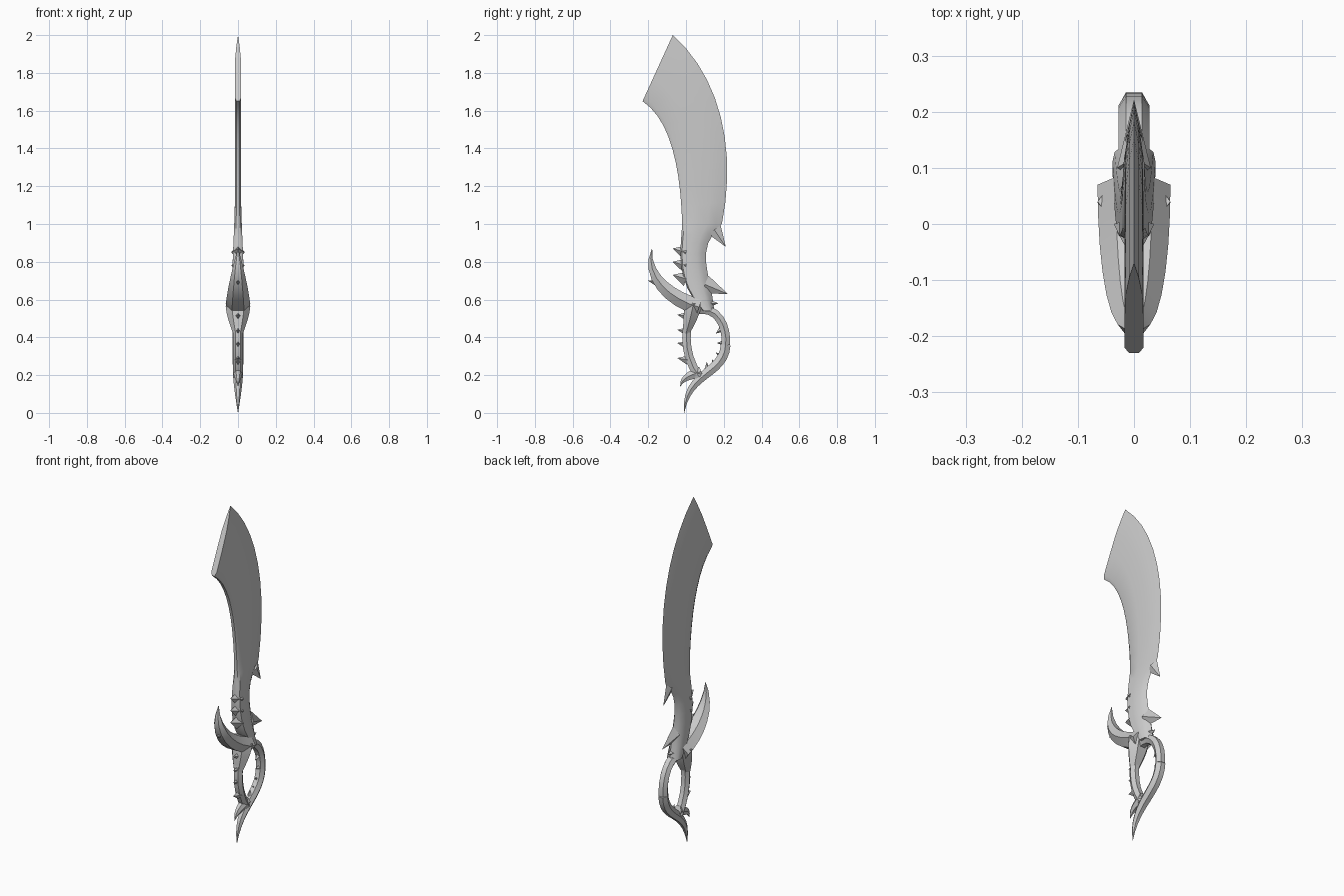
import bpy, bmesh, math
from mathutils import Vector
from mathutils.geometry import interpolate_bezier

if "Cube" in bpy.data.objects:
    bpy.data.objects.remove(bpy.data.objects["Cube"])

steel = bpy.data.materials.new("grey steel")
steel.use_nodes = True
grey = (0.6, 0.6, 0.6, 1)
steel.diffuse_color = grey
steel.node_tree.nodes["Principled BSDF"].inputs["Base Color"].default_value = grey


def curve(controls, count):
    """Sample a Bezier curve drawn in the side plane with (y, z) control points."""
    start, handle_a, handle_b, end = [Vector((0, y, z)) for y, z in controls]
    return interpolate_bezier(start, handle_a, handle_b, end, count)


def loft(name, rings):
    """Skin a list of equal closed rings and cap both ends."""
    bm = bmesh.new()
    loops = [[bm.verts.new(point) for point in ring] for ring in rings]
    sides = len(loops[0])
    for lower, upper in zip(loops, loops[1:]):
        for i in range(sides):
            j = (i + 1) % sides
            bm.faces.new((lower[i], lower[j], upper[j], upper[i]))
    bm.faces.new(loops[0])
    bm.faces.new(loops[-1])
    bmesh.ops.recalc_face_normals(bm, faces=bm.faces)
    mesh = bpy.data.meshes.new(name)
    bm.to_mesh(mesh)
    bm.free()
    mesh.materials.append(steel)
    obj = bpy.data.objects.new(name, mesh)
    bpy.context.collection.objects.link(obj)
    bpy.ops.object.select_all(action='DESELECT')
    obj.select_set(True)
    bpy.context.view_layer.objects.active = obj
    bpy.ops.object.shade_smooth_by_angle(angle=math.radians(40))


def horn(name, controls, radius, width, end=0.02, power=2, sides=6, count=9):
    """Curved bar that tapers to a share (end) of its starting thickness."""
    points = curve(controls, count)
    rings = []
    for i, point in enumerate(points):
        before, after = points[max(i - 1, 0)], points[min(i + 1, count - 1)]
        tangent = (after - before).normalized()
        across = Vector((0, -tangent.z, tangent.y)) * radius
        outward = Vector((width, 0, 0))
        scale = 1 + (end - 1) * (i / (count - 1)) ** power
        angles = [math.tau * k / sides for k in range(sides)]
        rings.append([point + scale * (across * math.sin(a) + outward * math.cos(a))
                      for a in angles])
    loft(name, rings)


def spike(name, base, tip, radius, width):
    """Straight four-sided thorn."""
    horn(name, (base, base, tip, tip), radius, width, power=1, sides=4, count=3)


# Blade: swept upper part and waisted root, thick at the spine and sharp at the edge
spine = curve([(-.23, 1.65), (-.08, 1.55), (-.03, 1.3), (-.02, 1)], 11)
spine += curve([(-.02, 1), (-.03, .85), (-.06, .7), (.09, .54)], 9)[1:]
edge = curve([(-.07, 2), (.18, 1.78), (.27, 1.4), (.19, 1)], 11)
edge += curve([(.19, 1), (.04, .86), (.13, .75), (.15, .54)], 9)[1:]
half = [(0, .5), (.06, 1), (.35, 1), (.64, .9), (.84, .5)]
section = half + [(1, 0)] + [(share, -x) for share, x in reversed(half)]
rings = []
for back, front in zip(spine, edge):
    thickness = max(.017, .06 - .04 * back.z)
    rings.append([back.lerp(front, share) + Vector((x * thickness, 0, 0))
                  for share, x in section])
loft("blade", rings)

# Hooks on the edge side and serrations on the spine side
spike("upper_edge_hook", (.15, .97), (.21, .88), .04, .016)
spike("lower_edge_hook", (.1, .68), (.22, .63), .05, .03)
spike("blade_root_spur", (.1, .58), (.17, .58), .03, .03)
for z in (.73, .8, .87):
    spike("spine_serration", (0, z - .02), (-.07, z), .04, .036)

# Guard with its upturned front horn
horn("guard_horn", [(.07, .56), (-.08, .6), (-.22, .72), (-.18, .87)], .05, .065)
spike("guard_front_spur", (-.12, .68), (-.2, .7), .03, .03)
spike("guard_lower_spur", (-.03, .62), (-.1, .6), .03, .03)
horn("collar", [(.04, .58), (.03, .53), (.02, .49), (0, .42)], .05, .065, end=.4)

# Grip and knuckle ring, which runs on into the pommel tail
horn("grip", [(.04, .58), (0, .47), (-.03, .33), (.07, .19)], .026, .026, end=1)
horn("knuckle_ring", [(.04, .54), (.17, .58), (.22, .45), (.21, .36)], .026, .028, end=1)
horn("pommel_tail", [(.21, .36), (.2, .2), (0, .22), (-.01, 0)], .03, .028, power=4, count=13)
horn("pommel_spur", [(.08, .22), (.03, .2), (-.02, .19), (-.03, .14)], .03, .025)

# Small thorns along the grip front and inside the ring
for z in (.28, .36, .43, .51):
    spike("grip_thorn", (.01, z), (-.045, z + .01), .025, .02)
for degrees in range(-90, 31, 30):
    y, z = math.cos(math.radians(degrees)), math.sin(math.radians(degrees))
    spike("ring_thorn", (.11 + .1 * y, .37 + .16 * z), (.11 + .055 * y, .37 + .1 * z), .02, .02)
